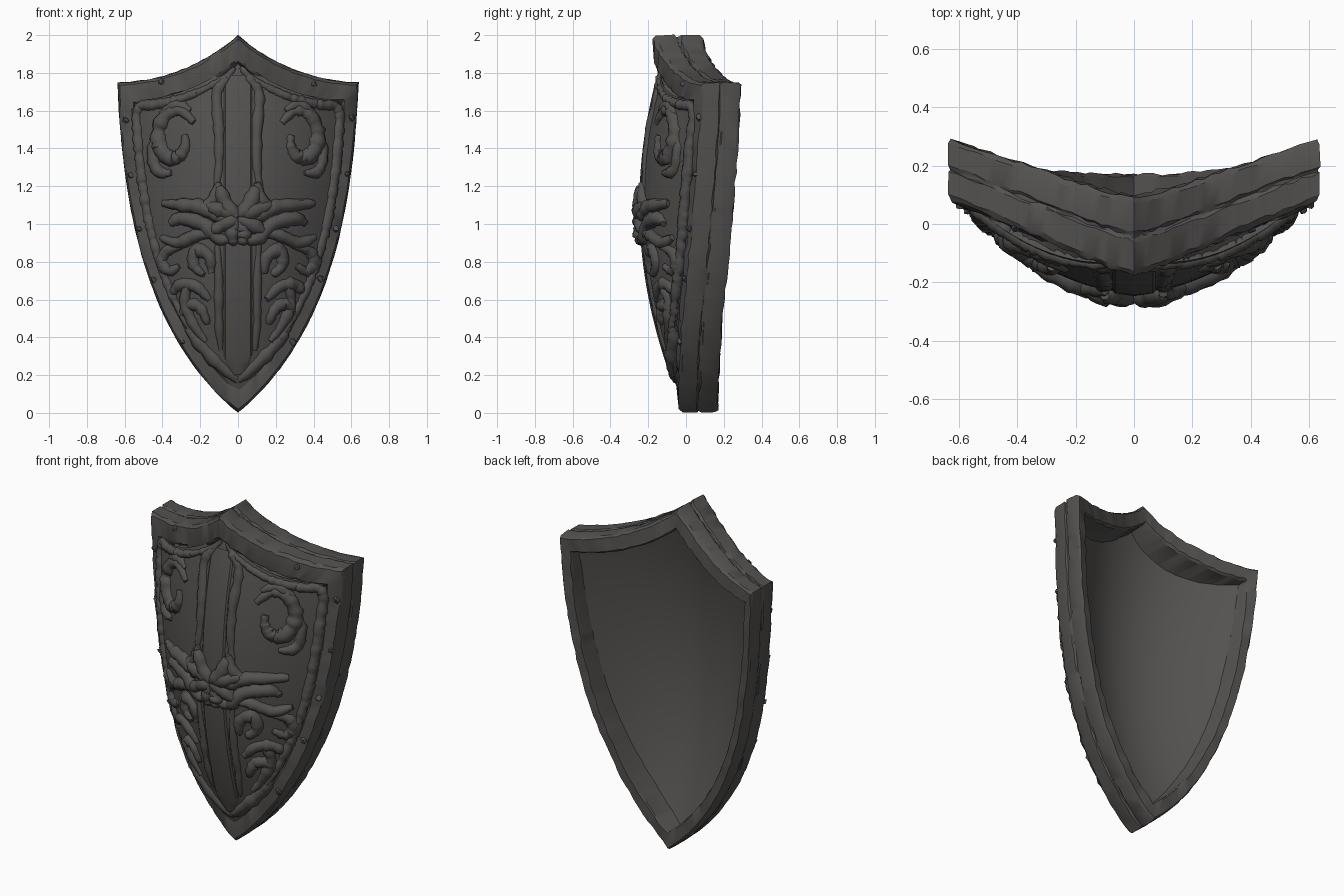
import bpy, bmesh, math, random
from mathutils import Vector
from mathutils.geometry import interpolate_bezier

random.seed(4)
if "Cube" in bpy.data.objects:
    bpy.data.objects.remove(bpy.data.objects["Cube"], do_unlink=True)

iron = bpy.data.materials.new("dark_iron")
iron.use_nodes = True
IRON = (0.088, 0.084, 0.081, 1)
iron.diffuse_color = IRON
iron.node_tree.nodes["Principled BSDF"].inputs["Base Color"].default_value = IRON
iron.node_tree.nodes["Principled BSDF"].inputs["Roughness"].default_value = 0.7

# Outline: curved side from the tip to the corner, then the hollow top edge to the peak
CENTRE = Vector((0, 0.96))
side = interpolate_bezier((0, 0), (0.48, 0.4), (0.61, 1.05), (0.638, 1.75), 40)
top = interpolate_bezier((0.638, 1.75), (0.4, 1.75), (0.15, 1.86), (0, 2), 24)
half = [Vector(p[:2]) - CENTRE for p in side + top[1:]]
outline = half + [Vector((-p.x, p.y)) for p in reversed(half[1:-1])]


def rim_back(x, z):
    spread = math.sqrt(x * x + 0.02) - 0.141
    return 0.17 - 0.01 * z ** 3 + 0.195 * z * spread


def rim_front(x, z):
    return rim_back(x, z) - 0.205 - 0.032 * z * (1 - abs(x) / 0.64)


def face(x, z):
    """Smooth pillow: bulges along the height and curves back to the sides."""
    return -0.235 + 0.2 * (z - 1.1) ** 2 + (1.28 - 0.31 * z) * x * x


def cavity(x, z):
    return face(x, z) + 0.09 + 0.12 * x * x


def finish(ob, angle=35):
    ob.data.materials.append(iron)
    bpy.ops.object.select_all(action='DESELECT')
    ob.select_set(True)
    bpy.context.view_layer.objects.active = ob
    if ob.type == 'CURVE':
        bpy.ops.object.convert(target='MESH')
        ob = bpy.context.object
    bpy.ops.object.shade_smooth_by_angle(angle=math.radians(angle))


def mesh_object(name, bm, angle=35):
    bmesh.ops.recalc_face_normals(bm, faces=bm.faces)
    me = bpy.data.meshes.new(name)
    bm.to_mesh(me)
    bm.free()
    ob = bpy.data.objects.new(name, me)
    bpy.context.collection.objects.link(ob)
    finish(ob, angle)


def loft(name, rings, rough=0, close=False, cap=None, angle=35):
    """Bridge scaled copies of the outline; each ring is (scale, depth function)."""
    bm = bmesh.new()
    loops = []
    for s, depth in rings:
        loop = []
        for p in outline:
            q = CENTRE + p * (s + random.uniform(-rough, rough) * 0.5)
            y = depth(q.x, q.y) + random.uniform(-rough, rough)
            loop.append(bm.verts.new((q.x, y, q.y)))
        loops.append(loop)
    n = len(outline)
    for a, b in zip(loops, loops[1:] + (loops[:1] if close else [])):
        for i in range(n):
            j = (i + 1) % n
            bm.faces.new((a[i], a[j], b[j], b[i]))
    if cap:
        mid = bm.verts.new((0, cap(0, CENTRE.y), CENTRE.y))
        for i in range(n):
            bm.faces.new((loops[-1][i], loops[-1][(i + 1) % n], mid))
    mesh_object(name, bm, angle)


def between(f):
    return lambda x, z: rim_back(x, z) * (1 - f) + rim_front(x, z) * f


def inside(depth):
    return lambda x, z: face(x, z) + depth


# Heavy rim made of two bands with a shallow groove between them
loft("rim", [(0.886, inside(0.07)), (0.89, between(0.06)), (0.9, between(0)),
             (0.985, between(0)), (0.998, between(0.08)), (1, between(0.44)),
             (0.99, between(0.48)), (0.99, between(0.51)), (1, between(0.55)),
             (0.998, between(0.92)), (0.982, between(1)), (0.885, between(1.05)),
             (0.867, between(1.02)), (0.85, inside(0.015))], 0.006, True, angle=30)

# Bulging front panel and hollow back
steps = 14
loft("front_panel", [(0.88 * (1 - k / steps), face) for k in range(steps)], cap=face)
loft("back_panel", [(0.9 * (1 - k / steps), cavity) for k in range(steps)], cap=cavity)

# Raised flat band down the middle
bm = bmesh.new()
rows = []
for k in range(31):
    z = 0.2 + k * 0.053
    w = min(0.065, 0.7 * (1.84 - z), 0.6 * (z - 0.17))
    rows.append([bm.verts.new((x, face(x, z) - lift, z)) for x, lift in
                 ((-w - 0.02, -0.01), (-w, 0.008), (0, 0.012), (w, 0.008), (w + 0.02, -0.01))])
for a, b in zip(rows, rows[1:]):
    for i in range(4):
        bm.faces.new((a[i], a[i + 1], b[i + 1], b[i]))
mesh_object("centre_band", bm)


def relief(name, strokes, lift=0.0):
    """Tapering strands half sunk into the front panel, mirrored left and right."""
    cu = bpy.data.curves.new(name, 'CURVE')
    cu.dimensions = '3D'
    cu.bevel_depth = 1
    cu.bevel_resolution = 2
    cu.use_fill_caps = True
    for sign in (1, -1):
        for width, pts in strokes:
            pts = [Vector(p) for p in pts]
            path = []
            for i in range(len(pts) - 1):
                a, b = pts[max(i - 1, 0)], pts[min(i + 2, len(pts) - 1)]
                h1 = pts[i] + (pts[i + 1] - a) / 6
                h2 = pts[i + 1] - (b - pts[i]) / 6
                path += interpolate_bezier(pts[i], h1, h2, pts[i + 1], 6)[bool(i):]
            sp = cu.splines.new('POLY')
            sp.points.add(len(path) - 1)
            for k, (pt, p) in enumerate(zip(sp.points, path)):
                x, z = p[0] * sign, p[1]
                taper = 0.4 + 0.6 * math.sin(math.pi * k / (len(path) - 1))
                pt.radius = width * taper * random.uniform(0.82, 1.18)
                sink = 0.4 * pt.radius - lift + random.uniform(-0.005, 0.005)
                pt.co = (x, face(x, z) + sink, z, 1)
    ob = bpy.data.objects.new(name, cu)
    bpy.context.collection.objects.link(ob)
    finish(ob, 70)


# Mouldings beside the centre band, with a pointed head and a forked foot
relief("band_mouldings", [
    (0.034, [(0.02, 1.83), (0.06, 1.77), (0.11, 1.69), (0.1, 1.5), (0.1, 1.3), (0.12, 1.17)]),
    (0.028, [(0.11, 0.92), (0.1, 0.7), (0.1, 0.5), (0.09, 0.33)]),
    (0.04, [(0, 0.17), (0.1, 0.26), (0.21, 0.38), (0.27, 0.46)])])

# Border strand that follows the inside of the rim
inner = [(p * 0.84 + CENTRE) for p in half[2:-2:2]]
relief("border_strand", [(0.032, inner)], 0.004)

# Scrolls in the upper quarters
scroll = [(0.33 + r * math.cos(a), 1.45 + 1.45 * r * math.sin(a)) for r, a in
          ((0.115 - 0.008 * k, 2.6 - 0.75 * k) for k in range(9))]
relief("upper_scrolls", [
    (0.046, scroll), (0.036, [(0.42, 1.5), (0.45, 1.38), (0.42, 1.28), (0.35, 1.27)]),
    (0.032, [(0.25, 1.6), (0.32, 1.63), (0.41, 1.58)])], 0.006)

# Leafy arms of the cross
relief("cross_arms", [
    (0.044, [(0, 1.0), (0.1, 1.04), (0.2, 1.09), (0.3, 1.1), (0.4, 1.11)]),
    (0.044, [(0.02, 0.93), (0.1, 0.92), (0.18, 1.0), (0.3, 1.03), (0.36, 1.0)]),
    (0.036, [(0.12, 0.95), (0.22, 0.94), (0.32, 0.9), (0.41, 0.93)]),
    (0.036, [(0.1, 1.22), (0.13, 1.12), (0.22, 1.07)])], 0.016)

# Petals at the crossing
relief("crossing_petals", [
    (0.046, [(0.0, 1.04), (0.06, 1.1), (0.1, 1.2)]),
    (0.046, [(0.0, 1.04), (0.08, 1.07), (0.17, 1.1)]),
    (0.042, [(0.0, 1.03), (0.07, 1.0), (0.14, 0.96)]),
    (0.038, [(0.01, 1.02), (0.03, 0.95), (0.02, 0.89)])], 0.026)

# Foliage in the lower quarters
relief("lower_foliage", [
    (0.042, [(0.14, 0.74), (0.15, 0.83), (0.22, 0.86), (0.23, 0.78), (0.18, 0.73)]),
    (0.036, [(0.3, 0.88), (0.37, 0.86), (0.4, 0.8), (0.36, 0.75), (0.31, 0.78)]),
    (0.038, [(0.15, 0.6), (0.22, 0.67), (0.3, 0.68), (0.35, 0.63)]),
    (0.038, [(0.16, 0.47), (0.2, 0.56), (0.26, 0.57), (0.3, 0.52)]),
    (0.034, [(0.25, 0.7), (0.28, 0.6), (0.24, 0.48), (0.17, 0.38)])], 0.006)

# Worn nicks standing proud of the rim
bm = bmesh.new()
for k in (10, 18, 24, 30, 36, 46):
    for sign in (1, -1):
        p = CENTRE + half[k] * random.uniform(0.93, 0.97)
        at = Vector((p.x * sign, rim_front(p.x, p.y), p.y))
        for v in bmesh.ops.create_icosphere(bm, subdivisions=1, radius=0.018)["verts"]:
            v.co = at + v.co * random.uniform(0.7, 1.4)
mesh_object("rim_nicks", bm)
